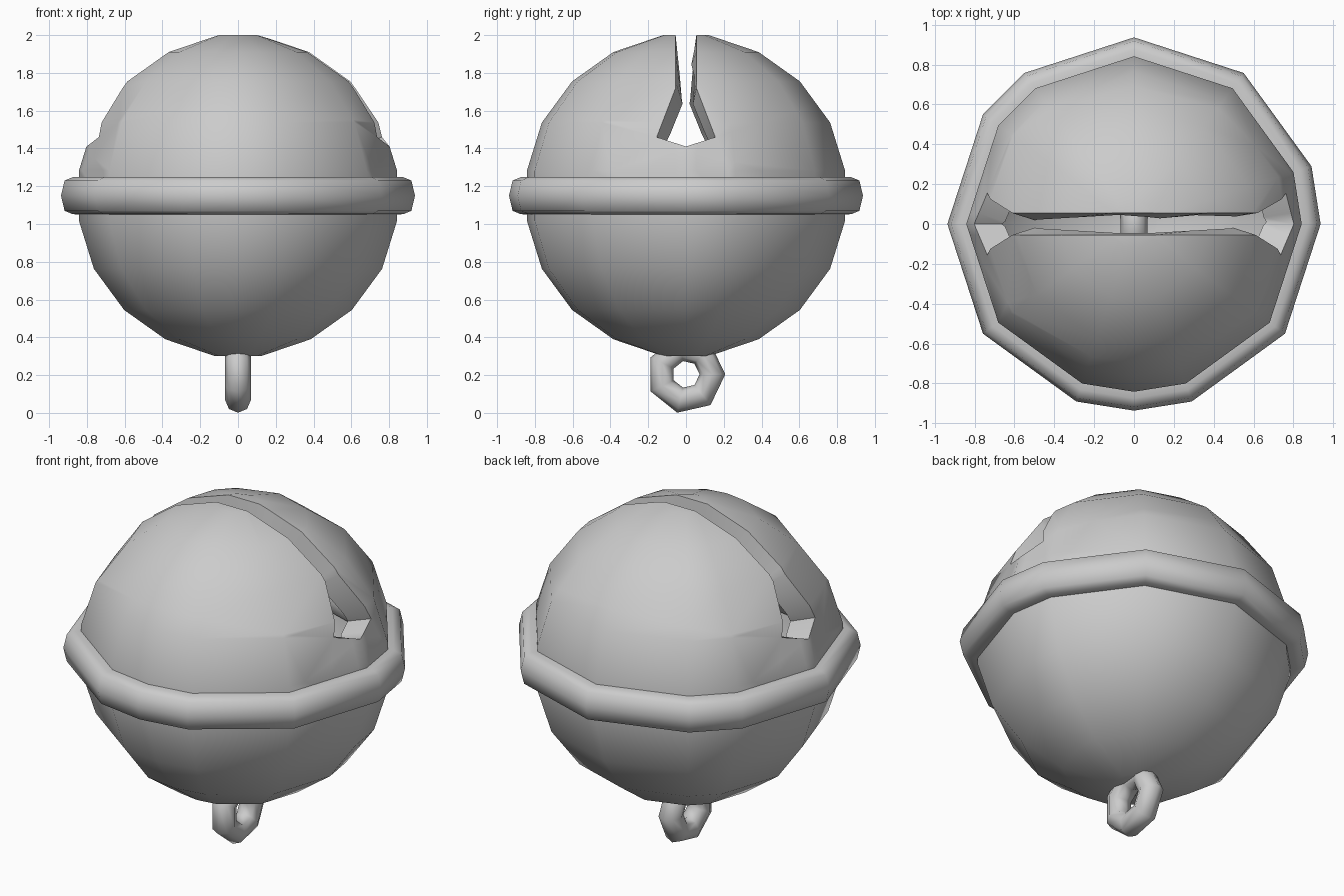
import bpy, bmesh, math
from mathutils import Vector

if "Cube" in bpy.data.objects:
    bpy.data.objects.remove(bpy.data.objects["Cube"])


def lathe(name, profile, degrees, closed, place):
    """Turn (radius, height) points through the given angles; place() maps to the world."""
    bm = bmesh.new()
    rings = []
    for d in degrees:
        a = math.radians(d)
        rings.append([bm.verts.new(place(r * math.cos(a), r * math.sin(a), h)) for r, h in profile])
    n = len(profile)
    for i, ring in enumerate(rings):
        nxt = rings[(i + 1) % len(rings)]
        for j in range(n if closed else n - 1):
            k = (j + 1) % n
            bm.faces.new((ring[j], nxt[j], nxt[k], ring[k]))
    if not closed:
        bm.faces.new([r[0] for r in rings])
        bm.faces.new([r[-1] for r in rings])
    bmesh.ops.recalc_face_normals(bm, faces=bm.faces[:])
    mesh = bpy.data.meshes.new(name)
    obj = bpy.data.objects.new(name, mesh)
    bpy.context.collection.objects.link(obj)
    return obj, bm


def finish(obj, bm=None):
    if bm:
        bm.to_mesh(obj.data)
        bm.free()
    bpy.ops.object.select_all(action='DESELECT')
    obj.select_set(True)
    bpy.context.view_layer.objects.active = obj
    if obj.modifiers:
        bpy.ops.object.convert(target='MESH')
    bpy.ops.object.shade_smooth_by_angle(angle=math.radians(60))


MID = 1.15
ANGLES = [0, 18, 54, 90, 126, 144, 180, 216, 252, 270, 288, 324]
upright = lambda x, y, h: (x, y, h)

# Bell body: faceted ball
half = [(0.12, 0.85), (0.385, 0.76), (0.603, 0.605), (0.763, 0.387), (0.842, 0.133)]
profile = [(r, MID - h) for r, h in half] + [(r, MID + h) for r, h in reversed(half)]
body, bm = lathe("bell_body", profile, ANGLES, False, upright)

# Sound slot over the top, flaring at both ends
for s in (-1, 1):
    for co, no in (((0, s * 0.055, 0), (0, 1, 0)),
                   ((0, s * 0.055, 1.72), (0, s * 0.26, 0.10)),
                   ((0, 0, 1.41), (0, -s * 0.05, 0.155))):
        faces = [f for f in bm.faces if max(v.co.z for v in f.verts) > 1.3]
        geom = list({e for f in faces for e in f.edges} | {v for f in faces for v in f.verts}) + faces
        bmesh.ops.bisect_plane(bm, geom=geom, dist=1e-5, plane_co=co, plane_no=Vector(no).normalized())
gone = []
for f in bm.faces:
    c = f.calc_center_median()
    y = abs(c.y)
    if c.z > 1.41 + 0.3226 * y and y < max(0.055, 0.055 + (1.72 - c.z) * 0.3846):
        gone.append(f)
bmesh.ops.delete(bm, geom=gone, context='FACES')
bm.to_mesh(body.data)
bm.free()
rim = body.modifiers.new("slot_lip", 'SOLIDIFY')
rim.thickness = 0.145
rim.offset = -1
rim.use_rim = True
rim.use_rim_only = True
finish(body)

# Rounded belt around the middle
belt = [(0.83, 0.1), (0.875, 0.098), (0.918, 0.08), (0.937, 0), (0.918, -0.08),
        (0.875, -0.098), (0.83, -0.1), (0.77, 0)]
finish(*lathe("belt", [(r, MID + h) for r, h in belt], ANGLES, True, upright))

# Hanging loop underneath: seven-sided ring
tube = [(0.14 + 0.068 * math.cos(t * math.pi / 4), 0.068 * math.sin(t * math.pi / 4)) for t in range(8)]
finish(*lathe("hanging_loop", tube, [i * 360 / 7 for i in range(7)], True,
              lambda x, y, h: (h, x, y + 0.204)))
